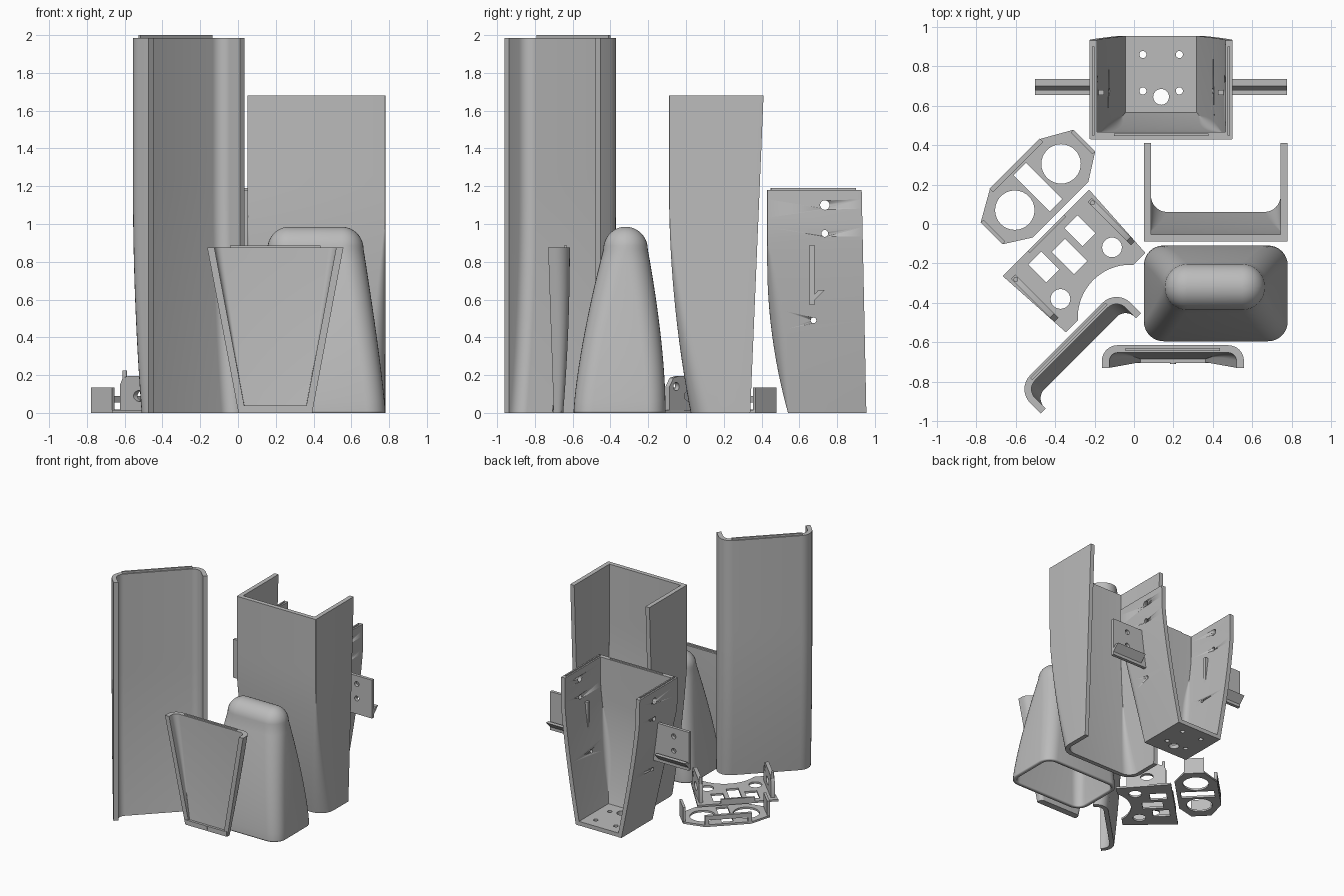
import bpy, bmesh
from math import sin, cos, pi, radians, tau
from mathutils import Matrix, Vector

cube = bpy.data.objects.get("Cube")
if cube:
    bpy.data.objects.remove(cube)

grey = bpy.data.materials.new("plain grey")
grey.use_nodes = True
grey.diffuse_color = (0.5, 0.5, 0.5, 1)
grey.node_tree.nodes["Principled BSDF"].inputs["Base Color"].default_value = (0.5, 0.5, 0.5, 1)

I = Matrix.Identity(4)
T = lambda x, y, z=0: Matrix.Translation((x, y, z))
R = lambda deg, axis="Z": Matrix.Rotation(radians(deg), 4, axis)
UP = R(90, "X")          # stands a flat outline upright


def finish(name, bm, place=I):
    bmesh.ops.recalc_face_normals(bm, faces=bm.faces)
    bm.transform(place)
    me = bpy.data.meshes.new(name)
    bm.to_mesh(me)
    bm.free()
    ob = bpy.data.objects.new(name, me)
    bpy.context.collection.objects.link(ob)
    me.materials.append(grey)
    bpy.ops.object.select_all(action="DESELECT")
    ob.select_set(True)
    bpy.context.view_layer.objects.active = ob
    bpy.ops.object.shade_smooth_by_angle(angle=radians(30))
    return ob


def box(name, lo, hi, place=I):
    bm = bmesh.new()
    bmesh.ops.create_cube(bm, size=1)
    for v in bm.verts:
        v.co = [l + (c + 0.5) * (h - l) for c, l, h in zip(v.co, lo, hi)]
    return finish(name, bm, place)


def loft(rings):
    bm = bmesh.new()
    rows = [[bm.verts.new(p) for p in ring] for ring in rings]
    n = len(rows[0])
    for a, b in zip(rows, rows[1:]):
        for i in range(n):
            j = (i + 1) % n
            bm.faces.new((a[i], a[j], b[j], b[i]))
    return bm, rows


def channel(name, height, steps, shape, t, place):
    """Three-walled shell; shape(z) gives half width, wall y, open edge y, corner radius."""
    def path(half, front, back, r):
        pts = [(-half, back)]
        for side, start in ((-1, pi), (1, 1.5 * pi)):
            for k in range(9):
                a = start + k * pi / 16
                pts.append((side * (half - r) + r * cos(a), front + r + r * sin(a)))
        return pts + [(half, back)]

    rings = []
    for k in range(steps + 1):
        z = height * k / steps
        half, front, back, r = shape(z)
        outer = path(half, front, back, r)
        inner = path(half - t, front + t, back, max(r - t, 0.002))
        rings.append([(x, y, z) for x, y in outer + inner[::-1]])
    bm, rows = loft(rings)
    for row in (rows[0], rows[-1]):
        n = len(row)
        for i in range(n // 2 - 1):
            bm.faces.new((row[i], row[i + 1], row[n - 2 - i], row[n - 1 - i]))
    return finish(name, bm, place)


def circle(x, y, r, ry=None, n=32):
    return [(x + r * cos(tau * k / n), y + (ry or r) * sin(tau * k / n)) for k in range(n)]


def rect(x0, y0, x1, y1):
    return [(x0, y0), (x1, y0), (x1, y1), (x0, y1)]


def plate(name, outlines, thick, place=I):
    """Flat sheet from an outline followed by its holes."""
    cu = bpy.data.curves.new(name, "CURVE")
    cu.dimensions, cu.fill_mode, cu.extrude = "2D", "BOTH", thick / 2
    for pts in outlines:
        sp = cu.splines.new("POLY")
        sp.points.add(len(pts) - 1)
        for p, (x, y) in zip(sp.points, pts):
            p.co = (x, y, 0, 1)
        sp.use_cyclic_u = True
    tmp = bpy.data.objects.new(name, cu)
    me = bpy.data.meshes.new_from_object(tmp)
    bm = bmesh.new()
    bm.from_mesh(me)
    bpy.data.objects.remove(tmp)
    bpy.data.meshes.remove(me)
    bmesh.ops.remove_doubles(bm, verts=bm.verts, dist=1e-5)
    return finish(name, bm, place)


def sweep_in(z, reach):
    return max(0, 1 - z / reach) ** 2


# Tall curved panel
panel = R(225) @ T(0.655, 0)
channel("tall_panel", 1.985, 24,
        lambda z: (0.36, 0.17 + 0.065 * sweep_in(z, 1.2), 0.345, 0.1), 0.036, panel)
box("tall_panel_ridge", (-0.27, 0.18, 1.98), (0.27, 0.195, 2.0), panel)

# Middle case, open to the back
channel("middle_case", 1.68, 24,
        lambda z: (0.365, -0.09 + 0.115 * sweep_in(z, 1.2), 0.34 + 0.042 * z,
                   0.004 + 0.115 * max(0, 1 - z)), 0.036, T(0.415, 0))

# Tapered back box with floor, ridges and side brackets
def box_shape(z):
    q = min(z / 0.9, 1)
    return (0.21 + 0.1525 * (1 - max(0, 1 - z) ** 1.3), 0.43 + 0.11 * sweep_in(z, 0.8),
            0.955 - 0.021 * z, 0.004 + 0.3 * q * (1 - q))

CX = 0.1375
shell = channel("back_box_walls", 1.18, 24, box_shape, 0.036, T(CX, 0))
bm = bmesh.new()
for y, z, r in ((0.735, 1.1, 0.025), (0.735, 0.95, 0.018), (0.675, 0.49, 0.015)):
    bmesh.ops.create_cone(bm, cap_ends=True, segments=20, radius1=r, radius2=r, depth=2,
                          matrix=T(CX, y, z) @ R(90, "Y"))
cutter = finish("side_hole_cutter", bm)
cutter.hide_render = True
mod = shell.modifiers.new("holes", "BOOLEAN")
mod.object, mod.operation, mod.solver = cutter, "DIFFERENCE", "EXACT"
bpy.context.view_layer.objects.active = shell
bpy.ops.object.modifier_apply(modifier="holes")
bpy.data.objects.remove(cutter)

holes = [circle(sx * 0.0925, y, 0.018) for sx in (-1, 1) for y in (0.675, 0.86)]
plate("back_box_floor", [rect(-0.195, 0.545, 0.195, 0.954), circle(0, 0.645, 0.04)] + holes,
      0.034, T(CX, 0, 0.017))
box("back_box_front_ridge", (CX - 0.24, 0.447, 1.17), (CX + 0.24, 0.46, 1.19))
for side, label in ((1, "left"), (-1, "right")):
    flip = T(CX, 0) @ Matrix.Diagonal((side, 1, 1, 1))
    box(label + "_box_ridge", (0.338, 0.45, 1.17), (0.35, 0.9, 1.19), flip)
    plate(label + "_bracket", [rect(0.29, 0.57, 0.64, 0.89), circle(0.5, 0.7, 0.02),
                               circle(0.5, 0.82, 0.02)], 0.026, flip @ T(0, 0.667) @ UP)
    # hooked lip, a y-z outline run along x
    lip = [(0.655, 0.57), (0.735, 0.65), (0.7, 0.65), (0.67, 0.615)]
    plate(label + "_bracket_lip", [lip], 0.28, flip @ T(0.5, 0) @ R(90) @ UP)

# Rounded hollow cover
def round_ring(cx, cy, hx, hy, r, z):
    pts = []
    for k, (sx, sy) in enumerate(((1, 1), (-1, 1), (-1, -1), (1, -1))):
        for j in range(9):
            a = (k + j / 8) * pi / 2
            pts.append((cx + sx * (hx - r) + r * cos(a), cy + sy * (hy - r) + r * sin(a), z))
    return pts

rings = []
for z in [0, 0.01] + [0.865 * k / 14 for k in range(1, 15)]:
    q = max(0, z - 0.01) / 0.855
    rings.append(round_ring(0.415 - 0.005 * q, -0.352 + 0.032 * q, 0.365 - 0.11 * q ** 1.2,
                            0.243 - 0.125 * q ** 1.5, 0.1 + 0.016 * q, z))
for k in range(1, 10):
    a = k * radians(88) / 9
    cut = 0.115 * (1 - cos(a))
    rings.append(round_ring(0.41, -0.32, 0.255 - cut, 0.118 - cut, 0.116 - cut, 0.865 + 0.12 * sin(a)))
bm, rows = loft(rings)
bm.faces.new(rows[-1])
cover = finish("rounded_cover", bm)
mod = cover.modifiers.new("wall", "SOLIDIFY")
mod.thickness, mod.offset = 0.03, -1

# Tapered front tray, open to the front
tray = T(0.1975, 0) @ R(180)
channel("front_tray", 0.875, 16,
        lambda z: (0.195 + 0.189 * z, 0.615 + 0.035 * sweep_in(z, 0.87), 0.7 + 0.034 * z,
                   0.03 + 0.057 * z), 0.038, tray)
box("front_tray_lip", (-0.19, 0.66, 0), (0.19, 0.705, 0.04), tray)
box("front_tray_ridge", (-0.24, 0.63, 0.87), (0.24, 0.645, 0.885), tray)
plate("front_tray_pin", [circle(0, 0.024, 0.016)], 0.008, tray @ T(0, 0.706) @ UP)

# Octagonal ring plate with upright tabs
ring = T(-0.4875, 0.1875) @ R(45)
octagon = [(0.333, 0.078), (0.18, 0.165), (-0.18, 0.165), (-0.333, 0.078),
           (-0.333, -0.078), (-0.2, -0.162), (0.2, -0.162), (0.333, -0.078)]
plate("ring_plate", [octagon, circle(-0.166, 0, 0.1), circle(0.166, 0, 0.1),
                     rect(-0.045, -0.13, 0.045, 0.13)], 0.016, ring @ T(0, 0, 0.008))
for s in (-1, 1):
    tab = ring @ T(s * 0.323, 0)
    box("ring_end_tab", (-0.01, -0.078, 0), (0.01, 0.078, 0.135), tab)
plate("ring_side_tab", [rect(-0.18, 0, 0.18, 0.09), rect(-0.15, 0.018, 0.15, 0.055)],
      0.025, ring @ T(0, 0.155) @ UP)

# Window plate with a curved cut edge and upright ears
base = T(-0.306, -0.186) @ R(45)
arc = [(0.267 * sin(a), -0.407 + 0.267 * cos(a)) for a in (k * 0.84 / 10 for k in range(10, -11, -1))]
outline = [(-0.285, -0.23), (-0.31, 0.2), (0.31, 0.2), (0.285, -0.23)] + arc
windows = [rect(x - 0.047, y - h, x + 0.047, y + h)
           for x, y, h in ((-0.13, 0.085, 0.065), (0, 0.03, 0.08), (0.13, 0.085, 0.065))]
plate("window_plate", [outline, circle(-0.185, -0.09, 0.05), circle(0.185, -0.09, 0.05)] + windows,
      0.016, base @ T(0, 0, 0.008))
box("window_plate_rail", (-0.13, 0.185, 0), (0.13, 0.2, 0.05), base)
ear = [(-0.15, 0), (-0.15, 0.14), (-0.12, 0.185), (-0.08, 0.195),
       (0.1, 0.195), (0.14, 0.185), (0.16, 0.15), (0.16, 0)]
for s in (-1, 1):
    spot = base @ T(s * 0.275, 0)
    plate("window_plate_ear", [ear, circle(-0.1, 0.14, 0.022), circle(0.01, 0.09, 0.05, 0.03)],
          0.03, spot @ R(90) @ UP)
    plate("ear_post", [circle(0, 0, 0.012)], 0.225, spot @ T(0, 0.14, 0.1125))
